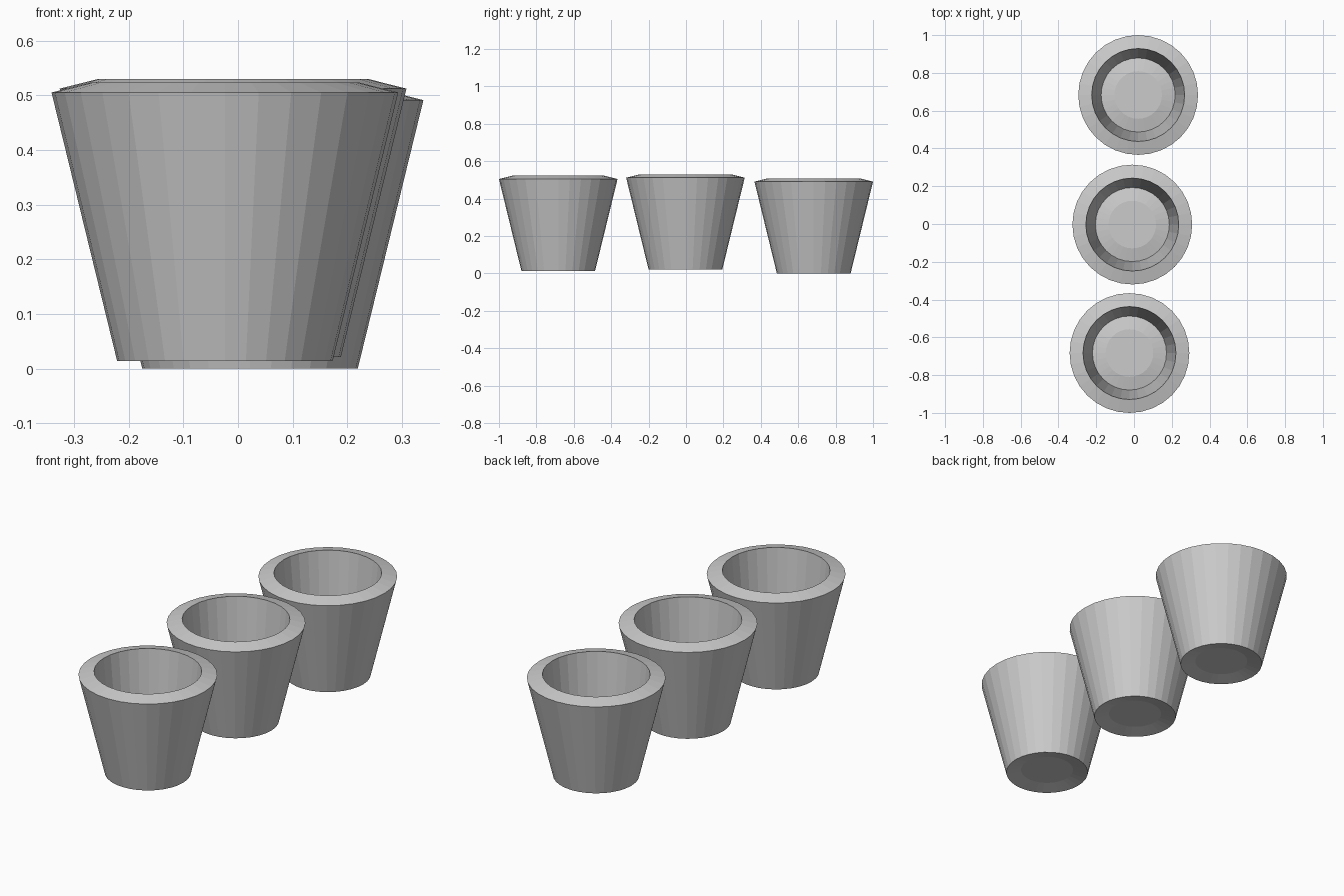
import bpy, bmesh
from math import cos, sin, tau

cube = bpy.data.objects.get("Cube")
if cube:
    bpy.data.objects.remove(cube, do_unlink=True)

SIDES = 32

# Plain grey clay
clay = bpy.data.materials.new("grey clay")
clay.use_nodes = True
grey = (0.6, 0.6, 0.6, 1)
clay.diffuse_color = grey
clay.node_tree.nodes["Principled BSDF"].inputs["Base Color"].default_value = grey

# Radius and height, from the underside round the wall to the inner floor
PROFILE = [
    (0.126, 0.015), (0.197, 0.0),      # hollowed underside
    (0.317, 0.491), (0.246, 0.509),    # outer wall and sloping rim
    (0.196, 0.004), (0.126, 0.019),    # inner wall and raised floor
]


def make_pot(name, x, y, z):
    bm = bmesh.new()
    rings = [[bm.verts.new((r * sin(tau * i / SIDES), r * cos(tau * i / SIDES), h))
              for i in range(SIDES)] for r, h in PROFILE]
    for low, high in zip(rings, rings[1:]):
        for i in range(SIDES):
            j = (i + 1) % SIDES
            bm.faces.new((low[i], low[j], high[j], high[i]))
    # Centre discs close the underside and the floor
    bm.faces.new(rings[0])
    bm.faces.new(rings[-1])
    bmesh.ops.recalc_face_normals(bm, faces=bm.faces)
    mesh = bpy.data.meshes.new(name)
    bm.to_mesh(mesh)
    bm.free()
    mesh.materials.append(clay)
    pot = bpy.data.objects.new(name, mesh)
    pot.location = (x, y, z)
    bpy.context.collection.objects.link(pot)


# Row of three pots
make_pot("front_pot", -0.024, -0.683, 0.014)
make_pot("middle_pot", -0.009, -0.003, 0.021)
make_pot("back_pot", 0.022, 0.683, 0.0)
